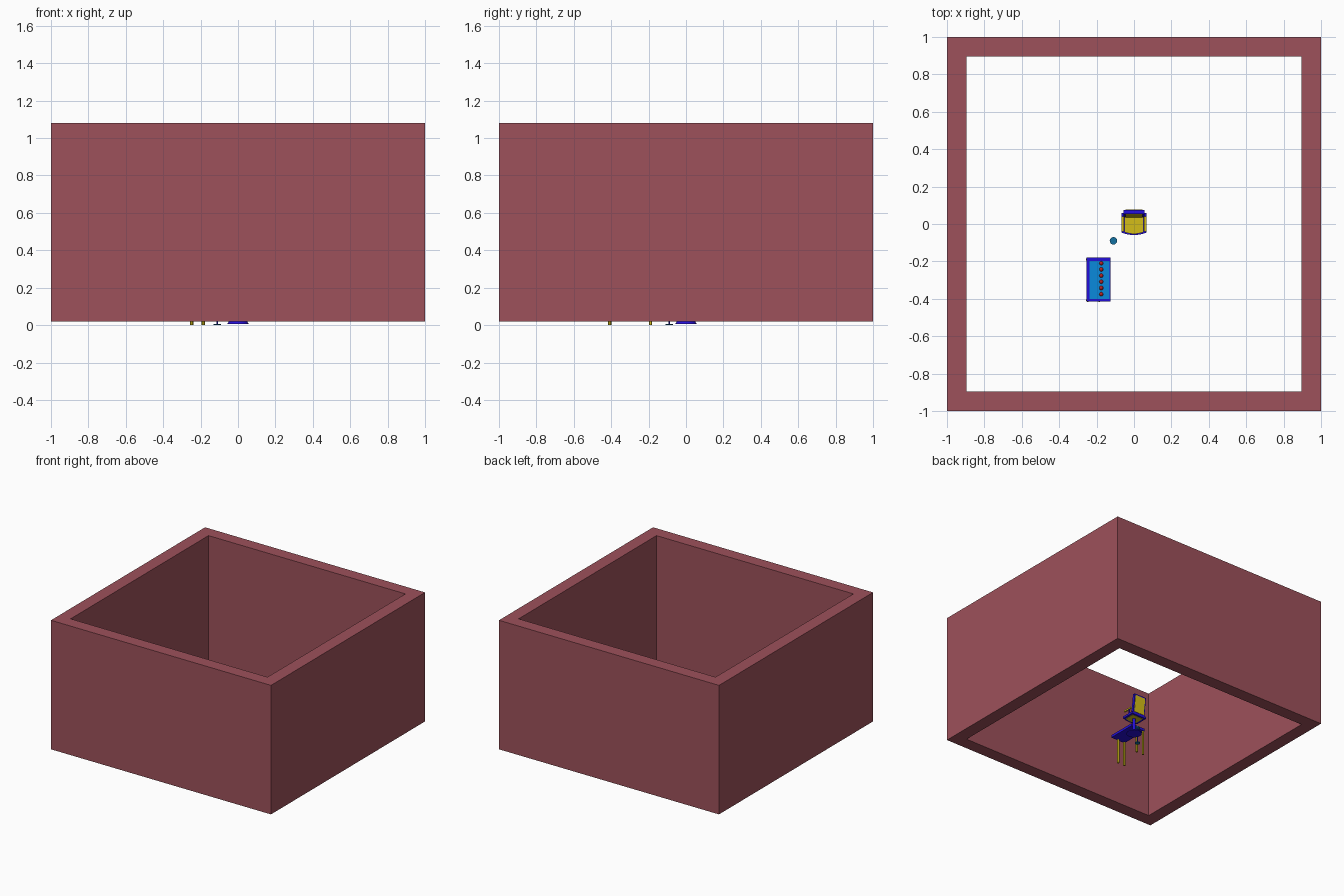
import bpy, bmesh, math
from mathutils import Matrix

if "Cube" in bpy.data.objects:
    bpy.data.objects.remove(bpy.data.objects["Cube"])


def lin(c):
    c /= 255
    return c / 12.92 if c <= 0.04045 else ((c + 0.055) / 1.055) ** 2.4


def material(name, r, g, b):
    m = bpy.data.materials.new(name)
    m.diffuse_color = (lin(r), lin(g), lin(b), 1)
    m.use_nodes = True
    m.node_tree.nodes["Principled BSDF"].inputs["Base Color"].default_value = m.diffuse_color
    return m


BRICK = material("brick red", 157, 81, 91)
BLUE = material("deep blue", 36, 14, 215)
YELLOW = material("mustard yellow", 212, 190, 24)
CYAN = material("sky blue", 10, 138, 220)
RED = material("red", 185, 35, 35)
TEAL = material("teal", 18, 112, 160)


def finish(name, bm, mat, smooth=False):
    bmesh.ops.recalc_face_normals(bm, faces=bm.faces)
    me = bpy.data.meshes.new(name)
    bm.to_mesh(me)
    bm.free()
    ob = bpy.data.objects.new(name, me)
    bpy.context.collection.objects.link(ob)
    me.materials.append(mat)
    if smooth:
        bpy.context.view_layer.objects.active = ob
        bpy.ops.object.select_all(action='DESELECT')
        ob.select_set(True)
        bpy.ops.object.shade_smooth_by_angle()
    return ob


def box(name, x0, x1, y0, y1, z0, z1, mat):
    bm = bmesh.new()
    bmesh.ops.create_cube(bm, size=1)
    bmesh.ops.scale(bm, vec=(x1 - x0, y1 - y0, z1 - z0), verts=bm.verts)
    bmesh.ops.translate(bm, vec=((x0 + x1) / 2, (y0 + y1) / 2, (z0 + z1) / 2), verts=bm.verts)
    return finish(name, bm, mat)


def cylinder(name, x, y, z0, z1, r0, r1, mat, n=20):
    bm = bmesh.new()
    bmesh.ops.create_cone(bm, cap_ends=True, segments=n, radius1=r0, radius2=r1, depth=z1 - z0,
                          matrix=Matrix.Translation((x, y, (z0 + z1) / 2)))
    return finish(name, bm, mat, True)


def prism(name, pts, depth, mat):
    """Outline in the xy plane, extruded upward."""
    bm = bmesh.new()
    f = bm.faces.new([bm.verts.new((x, y, 0)) for x, y in pts])
    ext = bmesh.ops.extrude_face_region(bm, geom=[f])
    bmesh.ops.translate(bm, vec=(0, 0, depth),
                        verts=[v for v in ext['geom'] if isinstance(v, bmesh.types.BMVert)])
    return finish(name, bm, mat)


def shield(w, y0, y1, bulge):
    """Rectangle whose low-y end is bowed outward."""
    arc = [(w * t / 4, y0 - bulge * (1 - (t / 4) ** 2)) for t in range(-4, 5)]
    return arc + [(w, y1), (-w, y1)]


# room walls: one closed square ring, open above and below
bm = bmesh.new()
rings = []
for r, z in ((1, 0.02), (1, 1.08), (0.895, 1.08), (0.895, 0.02)):
    rings.append([bm.verts.new((r * a, r * b, z)) for a, b in ((-1, -1), (1, -1), (1, 1), (-1, 1))])
for k in range(4):
    a, b = rings[k], rings[(k + 1) % 4]
    for i in range(4):
        j = (i + 1) % 4
        bm.faces.new((a[i], a[j], b[j], b[i]))
finish("room_walls", bm, BRICK)

# armchair on a pedestal
cylinder("chair_base", 0, 0, 0.005, 0.018, 0.058, 0.05, BLUE)
cylinder("chair_post", 0, 0, 0.015, 0.135, 0.013, 0.013, BLUE)
prism("seat_frame", shield(0.068, -0.045, 0.06, 0.014), 0.016, BLUE).location.z = 0.132
prism("seat_underside", shield(0.05, -0.035, 0.045, 0.01), 0.004, YELLOW).location.z = 0.13
prism("seat_cushion", shield(0.05, -0.043, 0.05, 0.01), 0.018, YELLOW).location.z = 0.144
for s, side in ((-1, "left"), (1, "right")):
    x0, x1 = sorted((s * 0.054, s * 0.066))
    box(side + "_armrest", x0, x1, -0.04, 0.04, 0.185, 0.197, YELLOW)
    box(side + "_arm_support", x0 + 0.002, x1 - 0.002, 0.01, 0.022, 0.145, 0.186, BLUE)
# backrest: blue frame with a yellow panel on both sides, leaning back
tilt = Matrix.Translation((0, 0.055, 0.225)) @ Matrix.Rotation(math.radians(-7), 4, 'X')
for name, w, y0, y1, z, mat in (("backrest_frame", 0.055, -0.01, 0.01, 0.078, BLUE),
                                ("backrest_panel", 0.046, -0.013, 0.013, 0.068, YELLOW)):
    ob = box(name, -w, w, y0, y1, -z, z, mat)
    ob.matrix_world = tilt

# small round stand
SX, SY = -0.11, -0.09
cylinder("stand_base", SX, SY, 0, 0.006, 0.02, 0.02, TEAL)
cylinder("stand_post", SX, SY, 0.005, 0.13, 0.004, 0.004, BLUE, 12)
cylinder("stand_top", SX, SY, 0.128, 0.138, 0.02, 0.02, TEAL)

# counter table
box("table_top", -0.255, -0.125, -0.415, -0.18, 0.2, 0.22, BLUE)
box("table_inset", -0.237, -0.13, -0.4, -0.197, 0.219, 0.224, CYAN)
for i, x in enumerate((-0.248, -0.186)):
    for j, y in enumerate((-0.408, -0.19)):
        cylinder(f"table_leg_{i}{j}", x, y, 0, 0.202, 0.009, 0.009, YELLOW, 12)
# row of red knobs
for i in range(6):
    bm = bmesh.new()
    bmesh.ops.create_uvsphere(bm, u_segments=12, v_segments=8, radius=0.011,
                              matrix=Matrix.Translation((-0.175, -0.21 - i * 0.033, 0.228)))
    finish(f"knob_{i}", bm, RED, True)
